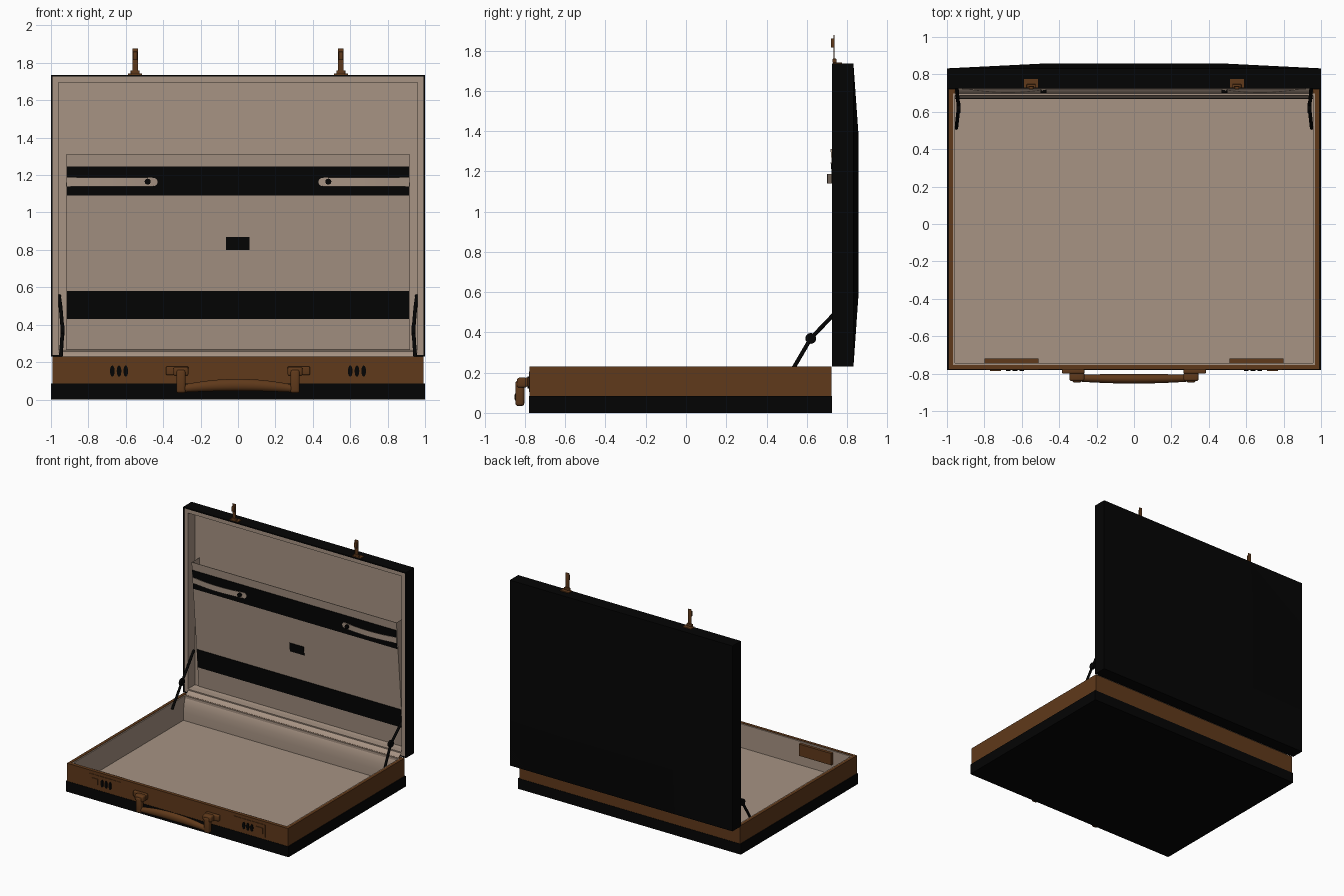
import bpy, bmesh, math
from mathutils import Matrix, Vector

if "Cube" in bpy.data.objects:
    bpy.data.objects.remove(bpy.data.objects["Cube"])


def material(name, rgb):
    m = bpy.data.materials.new(name)
    m.diffuse_color = (*rgb, 1)
    m.use_nodes = True
    m.node_tree.nodes["Principled BSDF"].inputs["Base Color"].default_value = m.diffuse_color
    return m


BLACK = material("black leather", (0.0012, 0.0012, 0.0012))
BROWN = material("brown leather", (0.115, 0.041, 0.0105))
BEIGE = material("beige lining", (0.385, 0.292, 0.228))


def finish(name, bm, mat, smooth=False):
    bmesh.ops.recalc_face_normals(bm, faces=bm.faces)
    me = bpy.data.meshes.new(name)
    bm.to_mesh(me)
    bm.free()
    me.materials.append(mat)
    ob = bpy.data.objects.new(name, me)
    bpy.context.collection.objects.link(ob)
    if smooth:
        for p in me.polygons:
            p.use_smooth = True
        bpy.context.view_layer.objects.active = ob
        ob.select_set(True)
        bpy.ops.object.shade_smooth_by_angle(angle=math.radians(40))
        ob.select_set(False)
    return ob


def box(name, x, y, z, mat, bevel=0):
    bm = bmesh.new()
    bmesh.ops.create_cube(bm, size=1)
    for v in bm.verts:
        v.co = [lo + (c + .5) * (hi - lo) for c, (lo, hi) in zip(v.co, (x, y, z))]
    if bevel:
        bmesh.ops.bevel(bm, geom=bm.edges[:], offset=bevel, segments=3, profile=.5, affect='EDGES')
    return finish(name, bm, mat, bevel > 0)


def cylinder(name, a, b, r, mat, rz=1, n=16):
    a, b = Vector(a), Vector(b)
    bm = bmesh.new()
    bmesh.ops.create_cone(bm, cap_ends=True, segments=n, radius1=r, radius2=r, depth=(b - a).length)
    rot = (b - a).to_track_quat('Z', 'Y').to_matrix().to_4x4()
    bm.transform(Matrix.Translation((a + b) / 2) @ rot)
    mid = (a.z + b.z) / 2
    for v in bm.verts:
        v.co.z = mid + (v.co.z - mid) * rz
    return finish(name, bm, mat, True)


def tray(name, hu, v0, v1, w0, w1, wall, floor, mat, place):
    """Open box in u, v, w: rim at w1, outside bottom at w0, inside bottom at floor."""
    bm = bmesh.new()

    def ring(inset, w):
        u, a, b = hu - inset, v0 + inset, v1 - inset
        return [bm.verts.new(place(*p, w)) for p in ((-u, a), (u, a), (u, b), (-u, b))]
    rings = [ring(0, w0), ring(0, w1), ring(wall, w1), ring(wall, floor)]
    for r, s in zip(rings, rings[1:]):
        for i in range(4):
            j = (i + 1) % 4
            bm.faces.new((r[i], r[j], s[j], s[i]))
    bm.faces.new(rings[0])
    bm.faces.new(rings[-1])
    return finish(name, bm, mat)


def loft(name, sections, mat, closed=True, smooth=True, cap=False):
    bm = bmesh.new()
    rows = [[bm.verts.new(p) for p in s] for s in sections]
    n = len(rows[0])
    for r, s in zip(rows, rows[1:]):
        for i in range(n if closed else n - 1):
            j = (i + 1) % n
            bm.faces.new((r[i], r[j], s[j], s[i]))
    if cap:
        bm.faces.new(rows[0])
        bm.faces.new(rows[-1])
    return finish(name, bm, mat, smooth)


def flat(u, v, w):
    return (u, v, w)


def upright(u, v, w):
    return (u, .86 - w, v)


# Base: black bottom, brown band, lining
tray("base_bottom", 1, -.78, .725, 0, .085, .012, .015, BLACK, flat)
tray("base_band", .992, -.777, .722, .018, .23, .024, .025, BROWN, flat)
tray("base_lining", .968, -.753, .698, .027, .227, .010, .035, BEIGE, flat)

# Lid: black shell with a faceted bulging back, lining
tray("lid_shell", 1, .23, 1.735, .028, .135, .009, .035, BLACK, upright)
loft("lid_back", [[(x, .858 if abs(x) < .9 and .5 < z < 1.5 else .832, z)
                   for x in (-1, -.48, .48, 1)] for z in (.23, .6, 1.37, 1.735)],
     BLACK, closed=False, smooth=False)
tray("lid_lining", .991, .235, 1.726, .036, .133, .031, .042, BEIGE, upright)

# Curved hinge flap between base and lid
flap = [(.668, .035), (.668, .10), (.672, .15), (.682, .195), (.70, .233), (.722, .255),
        (.745, .264), (.815, .268)]
loft("hinge_flap", [[(x, y, z) for y, z in flap] for x in (-.957, .957)], BEIGE, closed=False)


# Slanted lid pocket with bands, label and straps
def pocket_y(z):
    return .718 + (1.31 - z) * .088


def slanted(name, x0, x1, z0, z1, mat, front, back=0):
    loft(name, [[(x, pocket_y(z) + d, z) for z, d in
                 ((z0, -front), (z1, -front), (z1, back), (z0, back))] for x in (x0, x1)],
         mat, smooth=False, cap=True)


slanted("pocket", -.92, .92, .268, 1.31, BEIGE, 0, .005)
slanted("upper_band", -.915, .915, 1.09, 1.245, BLACK, .005)
slanted("lower_band", -.915, .915, .43, .58, BLACK, .005)
slanted("pocket_label", -.065, .062, .80, .87, BLACK, .005)

for s in (-1, 1):
    side = "right" if s > 0 else "left"

    def span(a, b):
        return tuple(sorted((s * a, s * b)))

    # Pocket gusset
    bm = bmesh.new()
    bm.faces.new([bm.verts.new((s * .918, y, z)) for y, z in
                  ((pocket_y(1.31), 1.31), (pocket_y(.3), .3), (.817, .3), (.817, 1.31))])
    finish(side + "_pocket_gusset", bm, BEIGE)

    # Bowed pocket strap with rounded end and stud
    rows = []
    for i in range(17):
        t = i / 16
        x = .43 + .487 * t * t
        h = .023 * math.sqrt(max(0.01, 1 - max(0, (.453 - x) / .023) ** 2))
        y = pocket_y(1.163) - .008 - .022 * math.sin(math.pi * t * t)
        rows.append([(s * x, y + d, 1.163 + k * h) for k, d in ((-1, 0), (1, 0), (1, .004), (-1, .004))])
    loft(side + "_strap", rows, BEIGE, cap=True)
    cylinder(side + "_strap_stud", (s * .483, .70, 1.165), (s * .483, .722, 1.165), .016, BLACK)

    # Folding lid stay
    pts = [(s * .950, .512, .185), (s * .938, .62, .37), (s * .948, .735, .49), (s * .957, .80, .555)]
    for i, (a, b) in enumerate(zip(pts, pts[1:])):
        cylinder(f"{side}_stay_{i}", a, b, .010, BLACK, n=10)
    cylinder(side + "_stay_joint", (s * .928, .62, .37), (s * .948, .62, .37), .027, BLACK)

    # Hasp on the lid edge
    x = s * .55
    box(side + "_hasp_foot", (x - .038, x + .038), (.73, .775), (1.733, 1.742), BROWN)
    box(side + "_hasp_hinge", (x - .024, x + .024), (.727, .748), (1.74, 1.76), BROWN, .004)
    box(side + "_hasp_arm", (x - .015, x + .015), (.732, .738), (1.75, 1.877), BROWN, .002)
    box(side + "_hasp_catch", (x - .012, x + .012), (.72, .735), (1.815, 1.86), BROWN, .003)

    # Combination lock: face plate, slider, dials, inside housing
    box(side + "_lock_plate", span(.51, .79), (-.781, -.774), (.105, .205), BROWN)
    box(side + "_lock_slider", span(.71, .77), (-.786, -.776), (.13, .177), BROWN)
    box(side + "_lock_housing", span(.51, .80), (-.745, -.72), (.12, .215), BROWN)
    for i in range(3):
        dx = s * (.60 + .036 * i)
        cylinder(f"{side}_lock_dial_{i}", (dx, -.787, .152), (dx, -.776, .152), .0125, BLACK, rz=2.4)

    # Handle mount, knuckle and leg
    box(side + "_handle_mount", span(.265, .385), (-.80, -.773), (.13, .177), BROWN, .008)
    box(side + "_handle_knuckle", span(.265, .345), (-.84, -.79), (.125, .175), BROWN, .012)
    box(side + "_handle_leg", span(.28, .33), (-.848, -.803), (.034, .16), BROWN, .014)

# Arched handle grip
grip = []
for i in range(25):
    t = -1 + i / 12
    k = 1 - t * t
    r = .018 + .014 * k
    cy, cz = -.822 - .006 * k, .054 + .024 * k
    grip.append([(t * .325, cy + (.018 + .007 * k) * math.cos(a), cz + r * math.sin(a))
                 for a in (j * math.tau / 16 for j in range(16))])
loft("handle_grip", grip, BROWN, cap=True)
